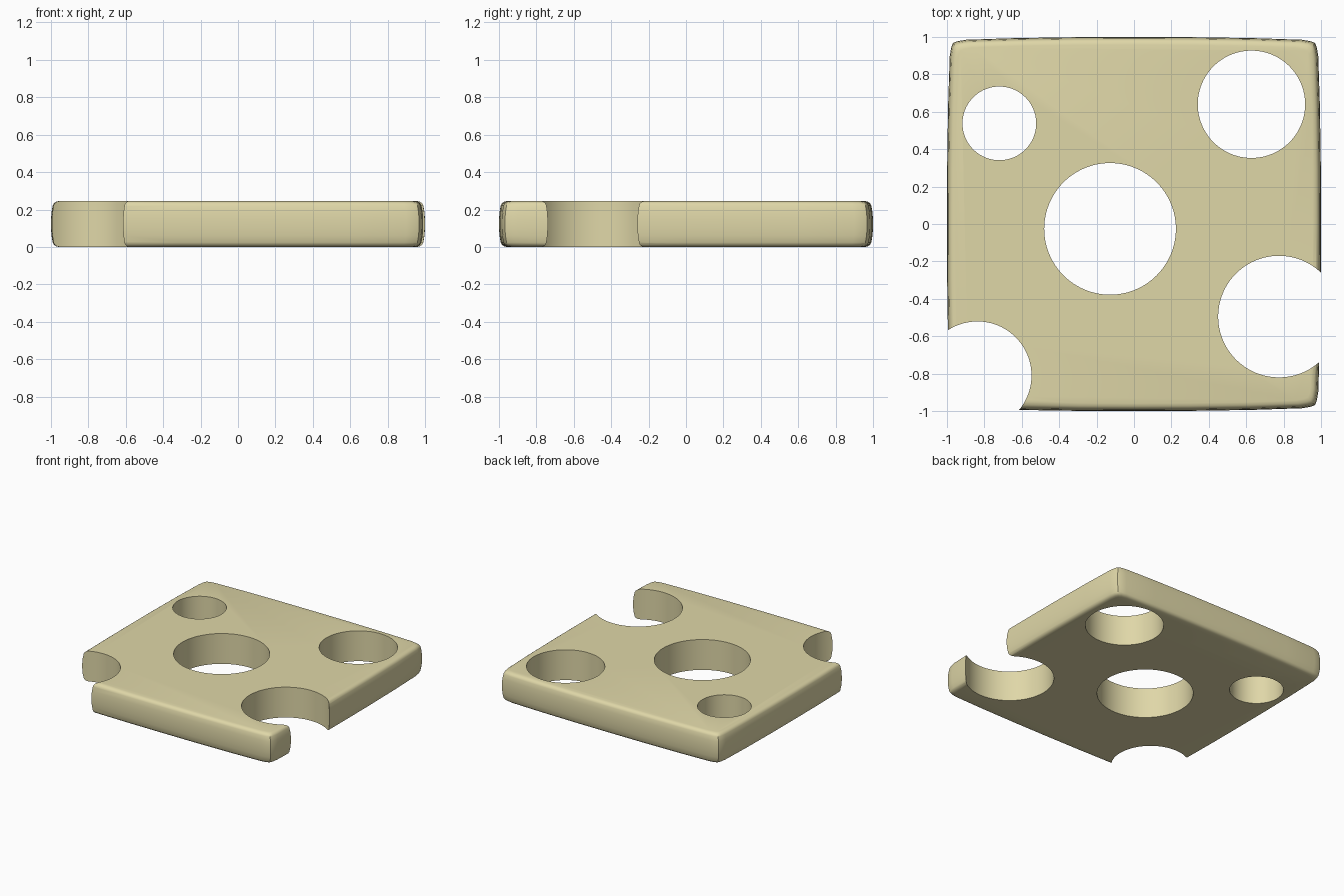
import bpy, bmesh, math

if "Cube" in bpy.data.objects:
    bpy.data.objects.remove(bpy.data.objects["Cube"])

HEIGHT = 0.245

cream = bpy.data.materials.new("pale_cheese_yellow")
cream.diffuse_color = (0.74, 0.68, 0.39, 1)
cream.use_nodes = True
cream.node_tree.nodes["Principled BSDF"].inputs["Base Color"].default_value = cream.diffuse_color


def link(name, bm):
    bmesh.ops.recalc_face_normals(bm, faces=bm.faces)
    mesh = bpy.data.meshes.new(name)
    bm.to_mesh(mesh)
    bm.free()
    mesh.materials.append(cream)
    obj = bpy.data.objects.new(name, mesh)
    bpy.context.collection.objects.link(obj)
    return obj


# Slightly bulging square outline: one side, turned four times
side = [(-0.968, 0.968), (-0.945, 0.977), (-0.9, 0.985), (-0.63, 0.994), (-0.3, 0.999), (0, 1),
        (0.3, 0.999), (0.63, 0.994), (0.9, 0.985), (0.945, 0.977)]
outline = []
for k in range(4):
    for x, y in side:
        for _ in range(k):
            x, y = y, -x
        outline.append((x, y))

# Slab: stacked rings with a rounded rim
half = [(0.042, 0), (0.026, 0.004), (0.015, 0.012), (0.009, 0.024), (0.003, 0.06), (0, 0.1)]
layers = half + [(inset, HEIGHT - z) for inset, z in reversed(half)]
bm = bmesh.new()
rings = [[bm.verts.new((x * (1 - i), y * (1 - i), z)) for x, y in outline] for i, z in layers]
n = len(outline)
for a, b in zip(rings, rings[1:]):
    for j in range(n):
        bm.faces.new((a[j], a[(j + 1) % n], b[(j + 1) % n], b[j]))
bm.faces.new(rings[0])
bm.faces.new(rings[-1])
slab = link("cheese_slice", bm)

# Round holes, two of them breaking through the rim
holes = [(-0.72, 0.538, 0.197), (0.628, 0.64, 0.287), (-0.128, -0.026, 0.352),
         (0.775, -0.495, 0.325), (-0.837, -0.81, 0.289)]
bm = bmesh.new()
for x, y, r in holes:
    made = bmesh.ops.create_cone(bm, cap_ends=True, segments=96, radius1=r, radius2=r, depth=1)
    bmesh.ops.translate(bm, verts=made["verts"], vec=(x, y, HEIGHT / 2))
cutter = link("hole_cutter", bm)
cutter.hide_render = True

cut = slab.modifiers.new("holes", "BOOLEAN")
cut.operation = "DIFFERENCE"
cut.solver = "EXACT"
cut.object = cutter
bpy.context.view_layer.objects.active = slab
slab.select_set(True)
bpy.ops.object.modifier_apply(modifier=cut.name)
bpy.data.objects.remove(cutter)
bpy.ops.object.shade_smooth_by_angle(angle=math.radians(35))
